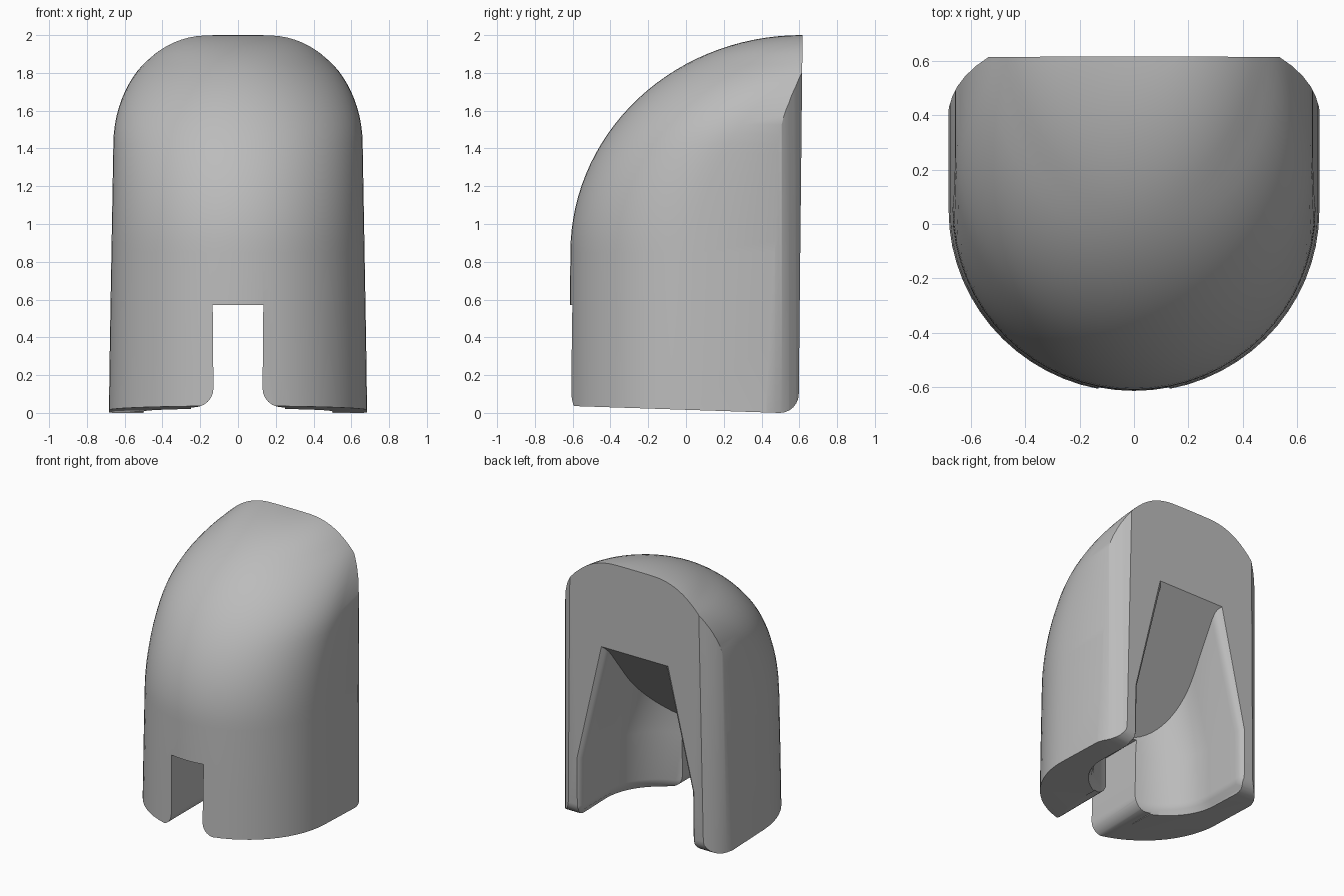
import bpy, bmesh
from math import sin, cos, pi, sqrt, radians
from mathutils import Vector

if "Cube" in bpy.data.objects:
    bpy.data.objects.remove(bpy.data.objects["Cube"])

grey = bpy.data.materials.new("plain_grey")
grey.use_nodes = True
grey.diffuse_color = (0.5, 0.5, 0.5, 1)
grey.node_tree.nodes["Principled BSDF"].inputs["Base Color"].default_value = (0.5, 0.5, 0.5, 1)


def finish(name, bm):
    bmesh.ops.recalc_face_normals(bm, faces=bm.faces)
    mesh = bpy.data.meshes.new(name)
    bm.to_mesh(mesh)
    bm.free()
    mesh.materials.append(grey)
    obj = bpy.data.objects.new(name, mesh)
    bpy.context.collection.objects.link(obj)
    return obj


def loft(rings):
    """Closed skin through rings of equal point count."""
    bm = bmesh.new()
    loops = [[bm.verts.new(p) for p in ring] for ring in rings]
    n = len(loops[0])
    for a, b in zip(loops, loops[1:]):
        for i in range(n):
            bm.faces.new((a[i], a[(i + 1) % n], b[(i + 1) % n], b[i]))
    bm.faces.new(loops[0])
    bm.faces.new(loops[-1])
    return bm


def d_ring(z, w, front, centre, tail, segs=32):
    """D outline: round nose to -y, straight sides, tail of (extra width, y)."""
    side = [(w + e, y) for e, y in tail]
    arc = [(w * cos(pi * i / segs), centre - (centre - front) * sin(pi * i / segs))
           for i in range(segs + 1)]
    pts = side + arc + [(-x, y) for x, y in reversed(side)]
    return [(x, y, z) for x, y in pts]


def prism(name, pts, place, lo, hi):
    return finish(name, loft([[place(a, b, c) for a, b in pts] for c in (lo, hi)]))


# Tapered shell with a domed, forward-falling top
def half_width(z):
    if z <= 1.42:
        return 0.685 - 0.025 * max(z, 0) / 1.42
    return 0.17 + 0.49 * sqrt(max(0, 1 - ((z - 1.42) / 0.58) ** 2))


def shell_ring(z, front):
    centre = min(front + 0.67, 0.7)
    return d_ring(z, half_width(z), front, centre, [(0, 0.75)])


rings = [shell_ring(-0.1, -0.622), shell_ring(0.4, -0.617)]
steps = 30
for i in range(steps + 1):
    t = pi / 2 * i / steps
    rings.append(shell_ring(0.85 + 1.15 * sin(t), 0.61 - 1.222 * cos(t)))
shell = finish("shell", loft(rings))

# Side trim: sloping rim, rounded heel, slightly leaning back plane
heel = [(0.497 + 0.1 * sin(radians(a)), 0.1 - 0.1 * cos(radians(a))) for a in range(0, 91, 15)]
side_pts = [(-1, 2.1), (-1, 0.07), (-0.625, 0.07), (-0.61, 0.042), (-0.59, 0.036)]
side_pts += heel + [(0.617, 2), (0.618, 2.1)]
side_trim = prism("side_trim", side_pts, lambda a, b, c: (c, a, b), -1, 1)

# Plan trim: rounded rear corners
corner = [(0.69 - 0.16 * (i / 8) ** 3, 0.32 + 0.3 * i / 8) for i in range(9)]
half = [(0.72, -1), (0.7, 0.2)] + corner + [(0.52, 0.63)]
plan_pts = half + [(-x, y) for x, y in reversed(half)]
plan_trim = prism("plan_trim", plan_pts, lambda a, b, c: (a, b, c), -0.3, 2.3)

# Cavity: straight chamber, tapering upper part, sloping roof, softened mouth
tail = [(0.07, 0.68), (0.045, 0.61), (0.018, 0.59), (0.004, 0.565), (0, 0.53)]
sections = [(-0.1, 0.53, -0.22), (0.02, 0.495, -0.19), (0.05, 0.47, -0.17),
            (0.09, 0.46, -0.16), (0.45, 0.455, -0.16), (1.6, 0.17, -0.1)]
bm = loft([d_ring(z, w, f, 0.25, tail) for z, w, f in sections])
cut = bmesh.ops.bisect_plane(bm, geom=bm.verts[:] + bm.edges[:] + bm.faces[:],
                             plane_co=Vector((0, 0.61, 1.35)),
                             plane_no=Vector((0, -0.8, 0.78)), clear_outer=True)
bmesh.ops.holes_fill(bm, edges=[e for e in bm.edges if e.is_boundary], sides=0)
cavity = finish("cavity_cutter", bm)

# Front slot with rounded lower corners
r = 0.1
flare = [(0.13 + r - r * cos(radians(a)), 0.13 - r * sin(radians(a))) for a in range(0, 91, 15)]
slot_half = [(0.134, 0.57)] + flare + [(0.25, 0.028), (0.25, -0.2)]
slot_pts = slot_half + [(-x, z) for x, z in reversed(slot_half)]
slot = prism("slot_cutter", slot_pts, lambda a, b, c: (a, c, b), -1, -0.1)

for cutter, op in ((side_trim, "INTERSECT"), (plan_trim, "INTERSECT"),
                   (cavity, "DIFFERENCE"), (slot, "DIFFERENCE")):
    mod = shell.modifiers.new(cutter.name, "BOOLEAN")
    mod.operation, mod.object, mod.solver = op, cutter, "EXACT"

bpy.ops.object.select_all(action="DESELECT")
shell.select_set(True)
bpy.context.view_layer.objects.active = shell
for mod in list(shell.modifiers):
    bpy.ops.object.modifier_apply(modifier=mod.name)
for cutter in (side_trim, plan_trim, cavity, slot):
    bpy.data.objects.remove(cutter)
bpy.ops.object.shade_smooth_by_angle(angle=radians(28))
